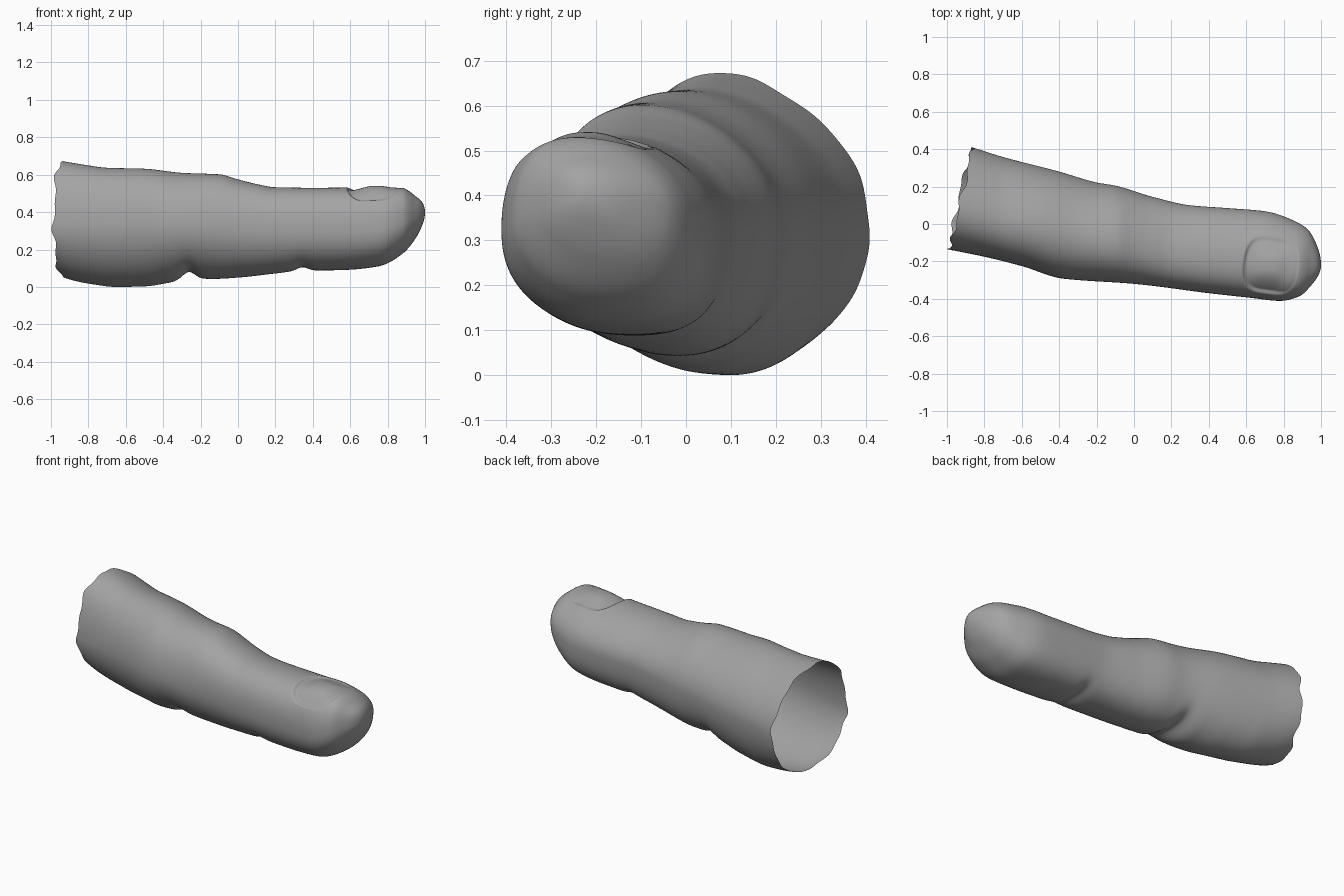
import bpy, math

if "Cube" in bpy.data.objects:
    bpy.data.objects.remove(bpy.data.objects["Cube"])

# Silhouette profiles: (x, value) read along the finger
TOP = [(-1, .685), (-.95, .675), (-.8, .65), (-.7, .637), (-.5, .632), (-.3, .61), (-.1, .602),
       (0, .575), (.1, .55), (.2, .533), (.4, .53), (.6, .532), (.75, .541), (.87, .532),
       (.95, .485), (.985, .452), (1, .40)]
BOTTOM = [(-1, .08), (-.9, .04), (-.8, .018), (-.65, 0), (-.5, .003), (-.37, .022), (-.26, .043),
          (-.13, .043), (0, .05), (.2, .072), (.345, .087), (.42, .088), (.55, .09),
          (.75, .11), (.87, .17), (.95, .26), (.985, .33), (1, .40)]
BACK = [(-1, .45), (-.85, .405), (-.7, .358), (-.4, .28), (-.2, .222), (-.1, .205), (.1, .145),
        (.3, .10), (.5, .085), (.7, .068), (.85, .02), (.93, -.03), (.98, -.12), (1, -.22)]
FRONT = [(-1, -.135), (-.8, -.175), (-.6, -.225), (-.38, -.292), (0, -.32), (.4, -.37),
         (.6, -.392), (.78, -.411), (.88, -.388), (.95, -.325), (.985, -.275), (1, -.22)]
MID = [(-1, .335), (0, .325), (.7, .32), (.85, .34), (.95, .375), (1, .40)]
# Joint creases underneath: (x, depth, width)
CREASES = [(-.262, .037, .045), (.345, .018, .04)]


def to_u(x):
    # Square-root spacing gives a round fingertip
    return math.sqrt(max(0, (1 - x) / 2))


def make_curve(points):
    # Monotone cubic through the profile points
    pts = sorted((to_u(x), v) for x, v in points)
    us, vs = zip(*pts)
    n = len(us)
    d = [(vs[i + 1] - vs[i]) / (us[i + 1] - us[i]) for i in range(n - 1)]
    m = [d[0]] + [2 * a * b / (a + b) if a * b > 0 else 0 for a, b in zip(d, d[1:])] + [d[-1]]

    def f(u):
        i = 0
        while i < n - 2 and u > us[i + 1]:
            i += 1
        h = us[i + 1] - us[i]
        t = (u - us[i]) / h
        return ((2*t**3 - 3*t*t + 1) * vs[i] + (t**3 - 2*t*t + t) * h * m[i]
                + (3*t*t - 2*t**3) * vs[i + 1] + (t**3 - t*t) * h * m[i + 1])
    return f


top, bottom, back, front, mid = map(make_curve, (TOP, BOTTOM, BACK, FRONT, MID))


def smooth(a, b, x):
    t = min(1, max(0, (x - a) / (b - a)))
    return t * t * (3 - 2 * t)


def nail_offset(x, y):
    # Sunken edge around a rounded nail plate, fading at the free edge
    c, s = math.cos(-.13), math.sin(-.13)
    dx, dy = x - .733, y + .224
    q = (-dx * s + dy * c) / .152
    p = (dx * c + dy * s) / (.15 * (1 - .15 * min(1, q * q)))
    d = (1 - (p**4 + q**4) ** .25) * .15
    depth = (.016 - .012 * smooth(.2, .9, p)) * (1 - .4 * smooth(.2, .9, q))
    return -depth * smooth(0, .012, d) * (1 - smooth(.015, .13, d))


def power(v, e):
    return math.copysign(abs(v) ** e, v)


def surface_point(x0, a):
    # Slanted, ragged cut at the open end
    ca, sa = math.cos(a), math.sin(a)
    end = 1 - smooth(-.925, -.4, x0)
    rag = 1 - smooth(-.925, -.85, x0)
    x = x0 + end * (.06 * ca - .012 * sa * sa)
    x += rag * (.008 * math.sin(7 * a + 1) + .005 * math.sin(13 * a))
    x = max(-1, min(1, x))
    u = to_u(x)
    # Oval cross-section, squarer to the tip; top leans forward, bottom back
    yb, yf, zc = back(u), front(u), mid(u)
    hy = (yb - yf) / 2
    tipward = smooth(-.5, .5, x)
    if sa > 0:
        lean = min(.042 + .038 * (1 - smooth(-.95, -.4, x)), hy * .22)
        e = 1.03 - .08 * tipward
        height = top(u) - zc
    else:
        lean = -min(.035 * smooth(-1, -.6, x), hy * .12)
        e = 1.02 - .2 * tipward + .1 * smooth(.75, .97, x)
        height = zc - bottom(u)
    y = (yb + yf) / 2 + hy * power(ca, e) - lean * sa * sa
    z = zc + height * power(sa, e)
    if sa < 0:
        z += sum(d * math.exp(-((x - cx) / w) ** 2) for cx, d, w in CREASES) * sa**4
    elif .5 < x < .95:
        o = nail_offset(x, y)
        y += o * ca
        z += o * sa
    return x, y, z


# Finger skin lofted as rings from the tip to the open base
RINGS, SIDES = 240, 160
u_end = to_u(-.925)
verts = [(1, -.22, .40)]
for i in range(1, RINGS + 1):
    x0 = 1 - 2 * (u_end * i / RINGS) ** 2
    verts += [surface_point(x0, 2 * math.pi * (j + .5) / SIDES) for j in range(SIDES)]

faces = [(0, 1 + j, 1 + (j + 1) % SIDES) for j in range(SIDES)]
for i in range(RINGS - 1):
    a, b = 1 + i * SIDES, 1 + (i + 1) * SIDES
    for j in range(SIDES):
        k = (j + 1) % SIDES
        faces.append((a + j, b + j, b + k, a + k))

mesh = bpy.data.meshes.new("finger")
mesh.from_pydata(verts, [], faces)
mesh.update()
finger = bpy.data.objects.new("finger", mesh)
bpy.context.collection.objects.link(finger)

# Mid-grey skin
skin = bpy.data.materials.new("skin_grey")
skin.diffuse_color = (.37, .37, .37, 1)
skin.use_nodes = True
skin.node_tree.nodes["Principled BSDF"].inputs["Base Color"].default_value = skin.diffuse_color
mesh.materials.append(skin)
bpy.context.view_layer.objects.active = finger
finger.select_set(True)
bpy.ops.object.shade_smooth()
